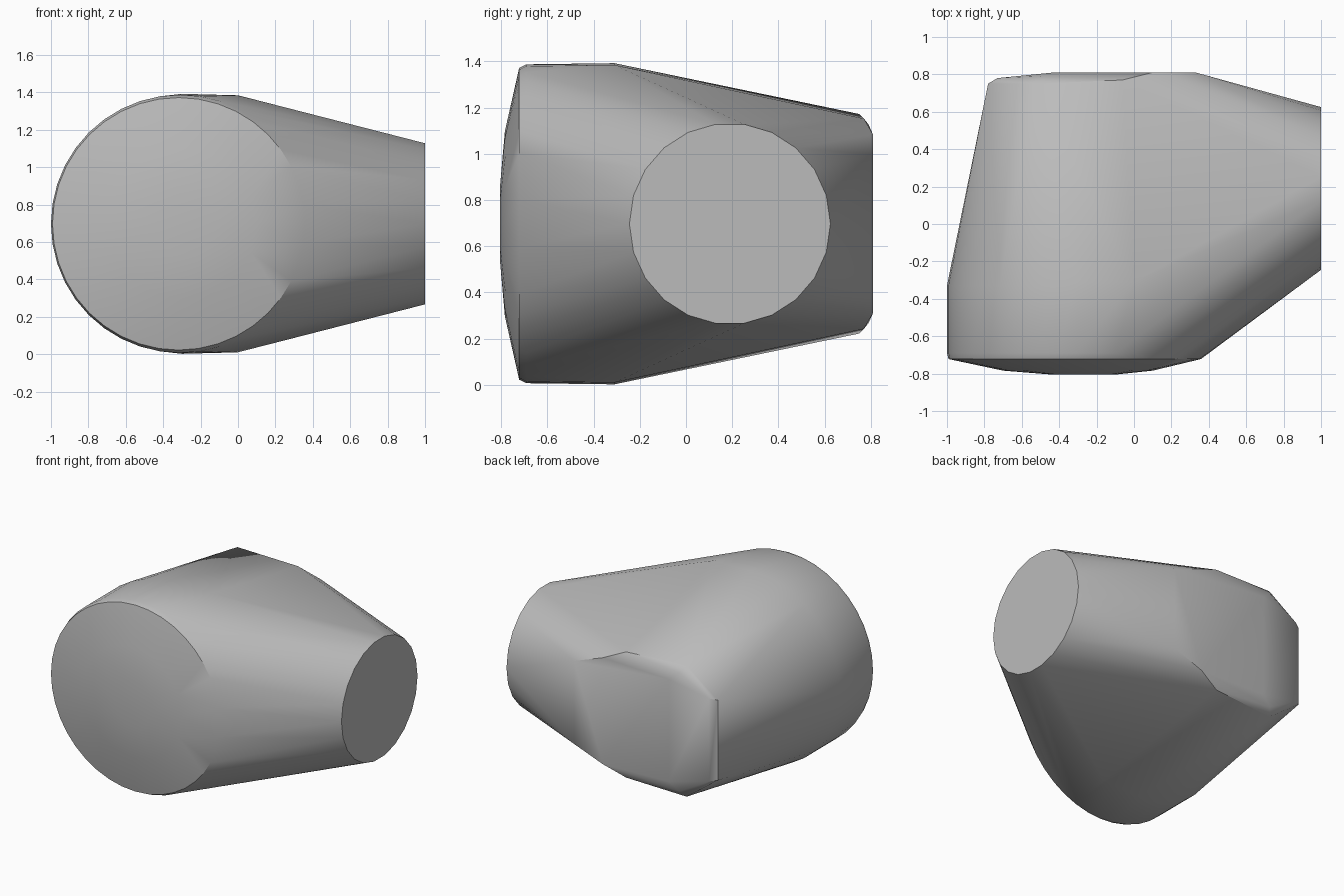
import bpy
import bmesh
from math import cos, sin, tau

MID = 0.697  # height of the symmetry plane

cube = bpy.data.objects.get("Cube")
if cube:
    bpy.data.objects.remove(cube)

grey = bpy.data.materials.new("plain grey")
grey.use_nodes = True
COLOR = (0.5, 0.5, 0.5, 1)
grey.diffuse_color = COLOR
grey.node_tree.nodes["Principled BSDF"].inputs["Base Color"].default_value = COLOR

bm = bmesh.new()


def front_ring(x, y, radius, sides):
    """Circle facing the front."""
    for i in range(sides):
        a = tau * i / sides
        bm.verts.new((x + radius * cos(a), y, MID + radius * sin(a)))


# Broad barrel with a bevelled lip and a shallow domed front
front_ring(-0.31, -0.33, 0.69, 40)
front_ring(-0.31, -0.69, 0.69, 40)
front_ring(-0.317, -0.722, 0.675, 40)
front_ring(-0.3, -0.784, 0.4, 16)
front_ring(-0.27, -0.805, 0.17, 10)

# Round flat end of the side branch
for i in range(22):
    a = tau * i / 22
    bm.verts.new((1, 0.19 + 0.435 * cos(a), MID + 0.435 * sin(a)))

# Shoulder and back panel corners (x, y, half height), mirrored about the middle
corners = [
    (-0.3, -0.31, 0.695), (0.0, -0.31, 0.687),
    (-0.78, 0.75, 0.29), (-0.73, 0.78, 0.3), (-0.53, 0.75, 0.475),
    (-0.5, 0.79, 0.43), (-0.43, 0.81, 0.37), (-0.06, 0.77, 0.455),
    (0.1, 0.81, 0.385), (0.33, 0.81, 0.3),
]
for x, y, h in corners:
    for side in (1, -1):
        bm.verts.new((x, y, MID + side * h))

# Wrap a tight skin around all the sections
hull = bmesh.ops.convex_hull(bm, input=bm.verts[:])
loose = {v for v in hull["geom_interior"] + hull["geom_unused"]
         if isinstance(v, bmesh.types.BMVert)}
bmesh.ops.delete(bm, geom=list(loose), context="VERTS")
bmesh.ops.dissolve_limit(bm, angle_limit=0.01, verts=bm.verts[:], edges=bm.edges[:])
bmesh.ops.recalc_face_normals(bm, faces=bm.faces[:])

mesh = bpy.data.meshes.new("branched_body")
bm.to_mesh(mesh)
bm.free()
mesh.materials.append(grey)
body = bpy.data.objects.new("branched_body", mesh)
bpy.context.collection.objects.link(body)

# Smooth curves, crisp rims
bpy.ops.object.select_all(action="DESELECT")
body.select_set(True)
bpy.context.view_layer.objects.active = body
bpy.ops.object.shade_smooth_by_angle(angle=0.5)
